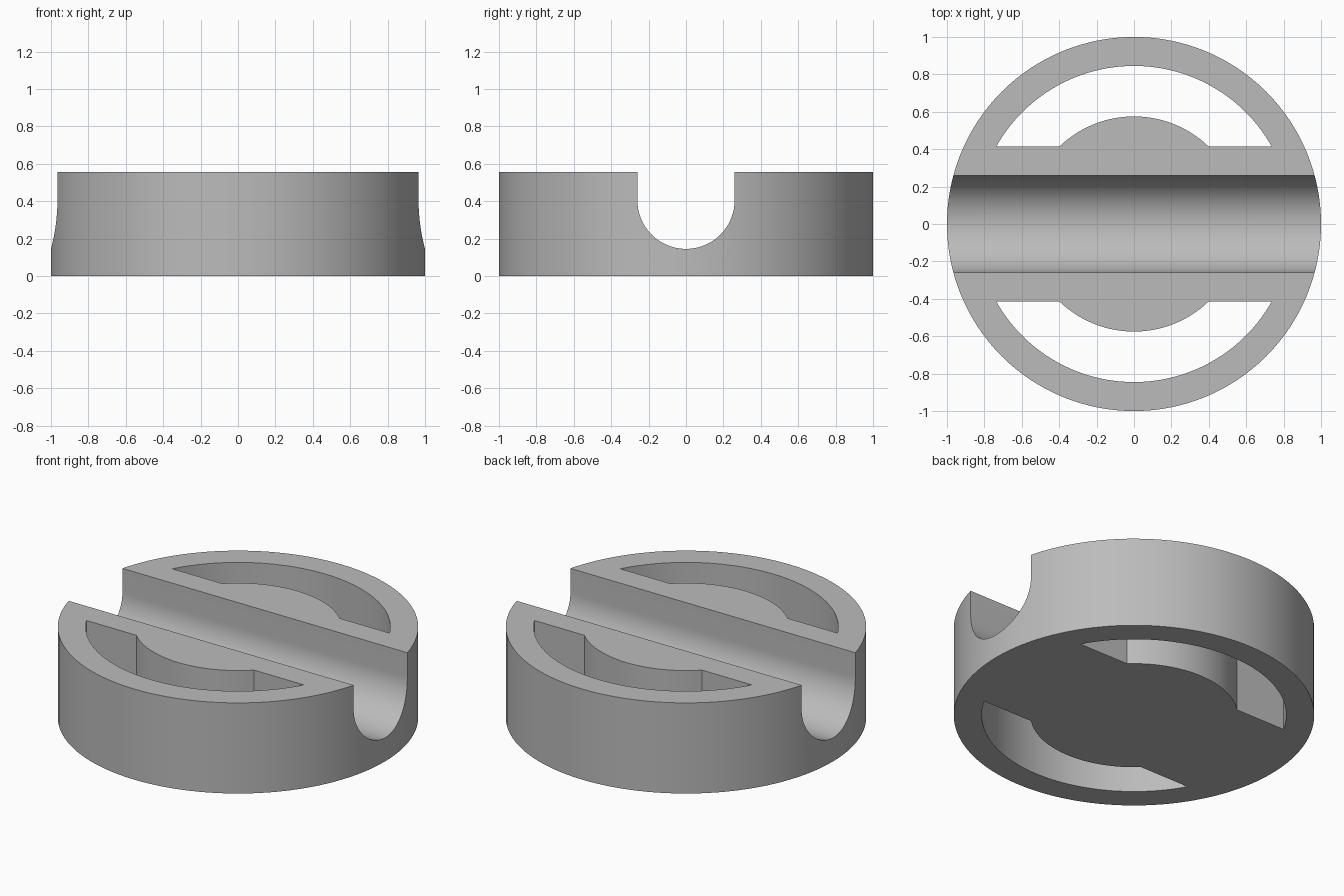
import bpy, bmesh
from math import pi, sin, cos, asin, acos, radians

cube = bpy.data.objects.get("Cube")
if cube:
    bpy.data.objects.remove(cube, do_unlink=True)

HEIGHT = 0.555
RIM, WINDOW_R, BOSS_R = 1.0, 0.845, 0.575
WINDOW_Y = 0.415
SLOT_R, SLOT_Z = 0.26, 0.405

grey = bpy.data.materials.new("plain grey")
grey.use_nodes = True
colour = (0.5, 0.5, 0.5, 1)
grey.diffuse_color = colour
grey.node_tree.nodes["Principled BSDF"].inputs["Base Color"].default_value = colour


def arc(radius, start, end, steps):
    angles = [start + (end - start) * i / steps for i in range(steps + 1)]
    return [(radius * cos(a), radius * sin(a)) for a in angles]


def prism(name, points, direction):
    """Extrude a closed 3D outline along a direction."""
    bm = bmesh.new()
    face = bm.faces.new([bm.verts.new(p) for p in points])
    new = bmesh.ops.extrude_face_region(bm, geom=[face])["geom"]
    bmesh.ops.translate(bm, vec=direction,
                        verts=[v for v in new if isinstance(v, bmesh.types.BMVert)])
    bmesh.ops.recalc_face_normals(bm, faces=bm.faces)
    mesh = bpy.data.meshes.new(name)
    bm.to_mesh(mesh)
    bm.free()
    mesh.materials.append(grey)
    obj = bpy.data.objects.new(name, mesh)
    bpy.context.collection.objects.link(obj)
    return obj


# Round body
body = prism("slotted_disc", [(x, y, 0) for x, y in arc(RIM, 0, 2 * pi, 128)[:-1]],
             (0, 0, HEIGHT))

# Round-bottomed slot running left to right
slot = [(-1.2, y, SLOT_Z + z) for y, z in arc(SLOT_R, pi, 2 * pi, 48)]
slot += [(-1.2, SLOT_R, 1), (-1.2, -SLOT_R, 1)]
cutters = [prism("slot_cutter", slot, (2.4, 0, 0))]

# Crescent windows, one on each side of the slot
outer = asin(WINDOW_Y / WINDOW_R)
inner = asin(WINDOW_Y / BOSS_R)
crescent = arc(WINDOW_R, outer, pi - outer, 64) + arc(BOSS_R, pi - inner, inner, 40)
for side, label in ((1, "back"), (-1, "front")):
    cutters.append(prism(label + "_window_cutter",
                         [(x, side * y, -0.2) for x, y in crescent], (0, 0, 1)))

for cutter in cutters:
    cut = body.modifiers.new(cutter.name, "BOOLEAN")
    cut.operation = "DIFFERENCE"
    cut.solver = "EXACT"
    cut.object = cutter

# Bake the cuts and discard the cutters
bpy.context.view_layer.objects.active = body
body.select_set(True)
for cutter in cutters:
    bpy.ops.object.modifier_apply(modifier=cutter.name)
for cutter in cutters:
    bpy.data.objects.remove(cutter, do_unlink=True)
bpy.ops.object.shade_smooth_by_angle(angle=radians(30))
